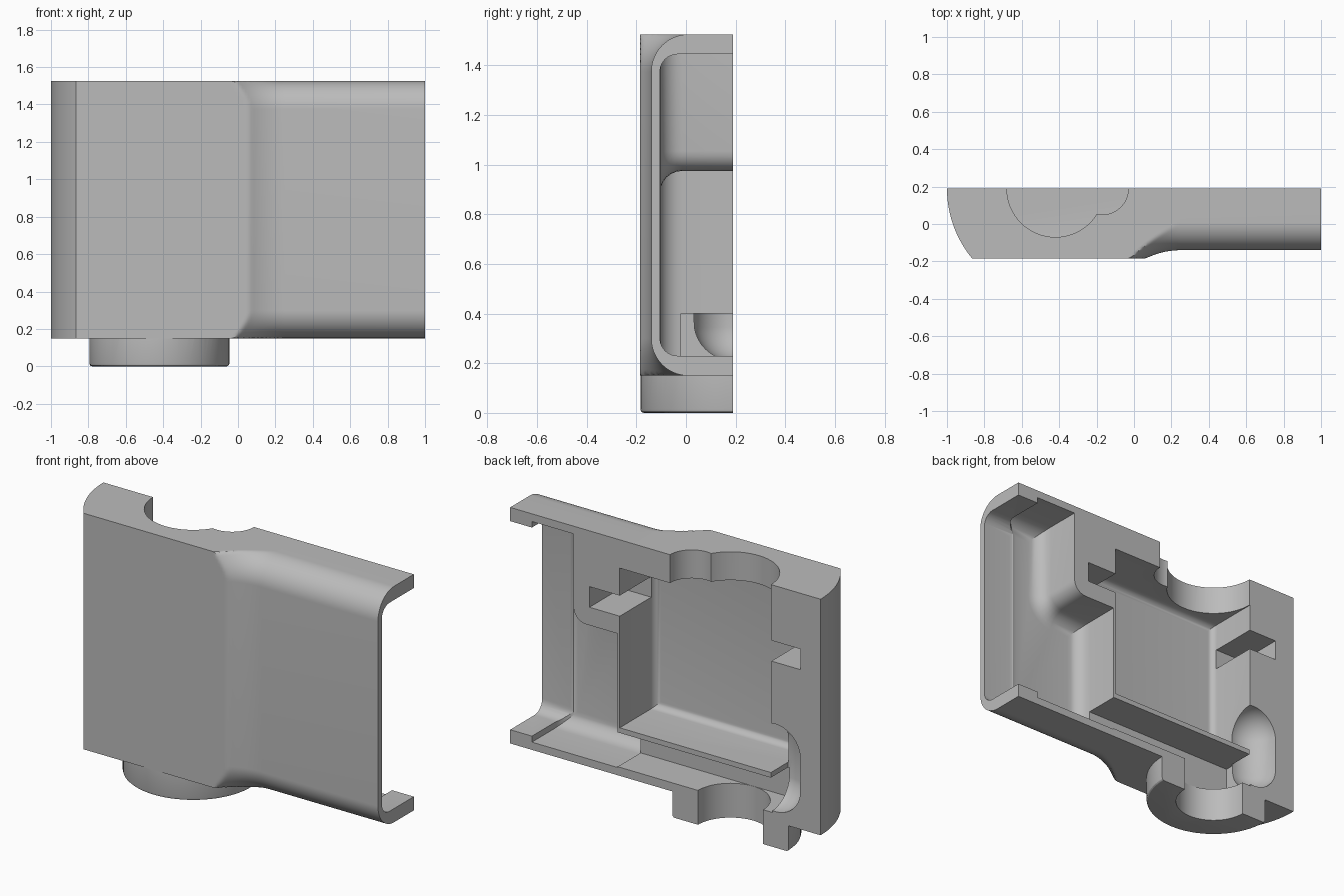
import bpy, bmesh
from math import cos, sin, pi, sqrt
from mathutils import Matrix, Vector

cube = bpy.data.objects.get("Cube")
if cube:
    bpy.data.objects.remove(cube, do_unlink=True)

BACK, FRONT, LOW, HIGH = 0.19, -0.185, 0.15, 1.525
PORT_X = -0.42

grey = bpy.data.materials.new("plain grey")
grey.use_nodes = True
grey.diffuse_color = (0.5, 0.5, 0.5, 1)
grey.node_tree.nodes["Principled BSDF"].inputs["Base Color"].default_value = (0.5, 0.5, 0.5, 1)


def make_object(name, bm):
    bmesh.ops.remove_doubles(bm, verts=bm.verts, dist=1e-5)
    bmesh.ops.recalc_face_normals(bm, faces=bm.faces)
    mesh = bpy.data.meshes.new(name)
    bm.to_mesh(mesh)
    bm.free()
    obj = bpy.data.objects.new(name, mesh)
    bpy.context.collection.objects.link(obj)
    mesh.materials.append(grey)
    return obj


def arc(cx, cy, r, a, b, n=12):
    return [(cx + r * cos(a + (b - a) * i / n), cy + r * sin(a + (b - a) * i / n))
            for i in range(n + 1)]


def prism(name, points, axis, start, end, fillet=0, segments=6):
    """Extrude a profile along y or z; fillet rounds the rim at the start."""
    bm = bmesh.new()

    def place(u, v, w):
        return (u, w, v) if axis == "y" else (u, v, w)
    a = [bm.verts.new(place(u, v, start)) for u, v in points]
    b = [bm.verts.new(place(u, v, end)) for u, v in points]
    rim = bm.faces.new(a)
    bm.faces.new(b)
    for i in range(len(a)):
        j = (i + 1) % len(a)
        bm.faces.new((a[i], a[j], b[j], b[i]))
    bmesh.ops.recalc_face_normals(bm, faces=bm.faces)
    if fillet:
        bmesh.ops.bevel(bm, geom=list(rim.edges), offset=fillet, segments=segments,
                        profile=0.5, affect="EDGES", clamp_overlap=False)
    return make_object(name, bm)


def box_cut(name, x0, x1, z0, z1, depth, fillet=0):
    return prism(name, [(x0, z0), (x1, z0), (x1, z1), (x0, z1)], "y", depth, 0.4, fillet)


def round_part(name, x, r, z0, z1, fillet=0):
    return prism(name, arc(x, BACK, r, 0, 2 * pi, 72)[:-1], "z", z0, z1, fillet, 3)


def combine(target, tool, operation):
    mod = target.modifiers.new(operation, "BOOLEAN")
    mod.object, mod.operation, mod.solver = tool, operation, "EXACT"
    bpy.context.view_layer.objects.active = target
    bpy.ops.object.modifier_apply(modifier=mod.name)
    bpy.data.objects.remove(tool, do_unlink=True)


# Housing shell: rounded sleeve flaring out into a square block
def section(x):
    t = max(0, min(0.25 - x, 0.3))
    r = 0.15 + 0.42 - sqrt(0.42 ** 2 - t * t)
    points = arc(0.01, 0.30, r, 1.5 * pi, pi, 20) + arc(0.01, 1.375, r, pi, 0.5 * pi, 20)
    points += [(0.3, HIGH), (0.3, LOW)]
    return [(x, max(y, FRONT), min(max(z, LOW), HIGH)) for y, z in points]


bm = bmesh.new()
stations = [-1.1] + [-0.05 + 0.3 * i / 20 for i in range(21)] + [1.0]
rings = [[bm.verts.new(p) for p in section(x)] for x in stations]
for r0, r1 in zip(rings, rings[1:]):
    for i in range(len(r0)):
        j = (i + 1) % len(r0)
        bm.faces.new((r0[i], r0[j], r1[j], r1[i]))
bm.faces.new(rings[0])
bm.faces.new(rings[-1])
bmesh.ops.dissolve_degenerate(bm, dist=1e-5, edges=bm.edges)
housing = make_object("housing", bm)

# Collar under the block
combine(housing, round_part("collar", PORT_X, 0.374, 0, 0.25, 0.015), "UNION")

# Trim to the flat back and the curved end
R = 0.588
tip = arc(R - 1, BACK, R, pi, pi + 0.6916, 16)
plan = tip + [(tip[-1][0], -0.4), (1.3, -0.4), (1.3, BACK)]
combine(housing, prism("plan_trim", plan, "z", -0.2, 1.8), "INTERSECT")

# Sleeve cavity with an overhanging rounded step, and its lipped mouth
recess = [(0.307, 0.195), (0.86, 0.195), (0.86, 1.48), (0.592, 1.48)]
recess += arc(0.512, 1.055, 0.08, 0, -pi / 2, 6) + [(0.307, 0.975)]
cuts = [
    prism("sleeve_cavity", recess, "y", -0.105, 0.4, 0.09),
    box_cut("sleeve_mouth", 0.75, 1.2, 0.23, 1.445, -0.105, 0.07),
    # Main chamber and the slot around it
    box_cut("chamber", -0.683, 0.294, 0.43, 1.36, -0.13, 0.04),
    box_cut("slot", -0.87, 0.489, 1.08, 1.2, -0.10),
    # Passage below the chamber floor
    box_cut("passage", -0.69, 0.36, 0.2, 0.4, -0.021),
    # Round openings at top and bottom
    round_part("top_opening", PORT_X, 0.26, 1.3, 1.7),
    round_part("top_side_opening", -0.17, 0.14, 1.3, 1.7),
    round_part("bottom_opening", PORT_X, 0.21, -0.2, 0.32),
]

# Capsule-shaped turn joining the passage to the chamber
bm = bmesh.new()
bmesh.ops.create_uvsphere(bm, u_segments=40, v_segments=20, radius=0.16,
                          matrix=Matrix.Translation((-0.71, BACK, 0)))
half = bmesh.ops.bisect_plane(bm, geom=bm.verts[:] + bm.edges[:] + bm.faces[:],
                              plane_co=Vector((-0.68, 0, 0)), plane_no=Vector((1, 0, 0)),
                              clear_outer=True)
rim = [e for e in half["geom_cut"] if isinstance(e, bmesh.types.BMEdge)]
bmesh.ops.holes_fill(bm, edges=rim, sides=0)
for v in bm.verts:
    v.co.z += 0.465 + max(-0.095, min(0.095, v.co.z * 40))
cuts.append(make_object("turn", bm))

for cutter in cuts:
    combine(housing, cutter, "DIFFERENCE")

bpy.ops.object.select_all(action="DESELECT")
housing.select_set(True)
bpy.context.view_layer.objects.active = housing
bpy.ops.object.shade_smooth_by_angle(angle=0.5)
